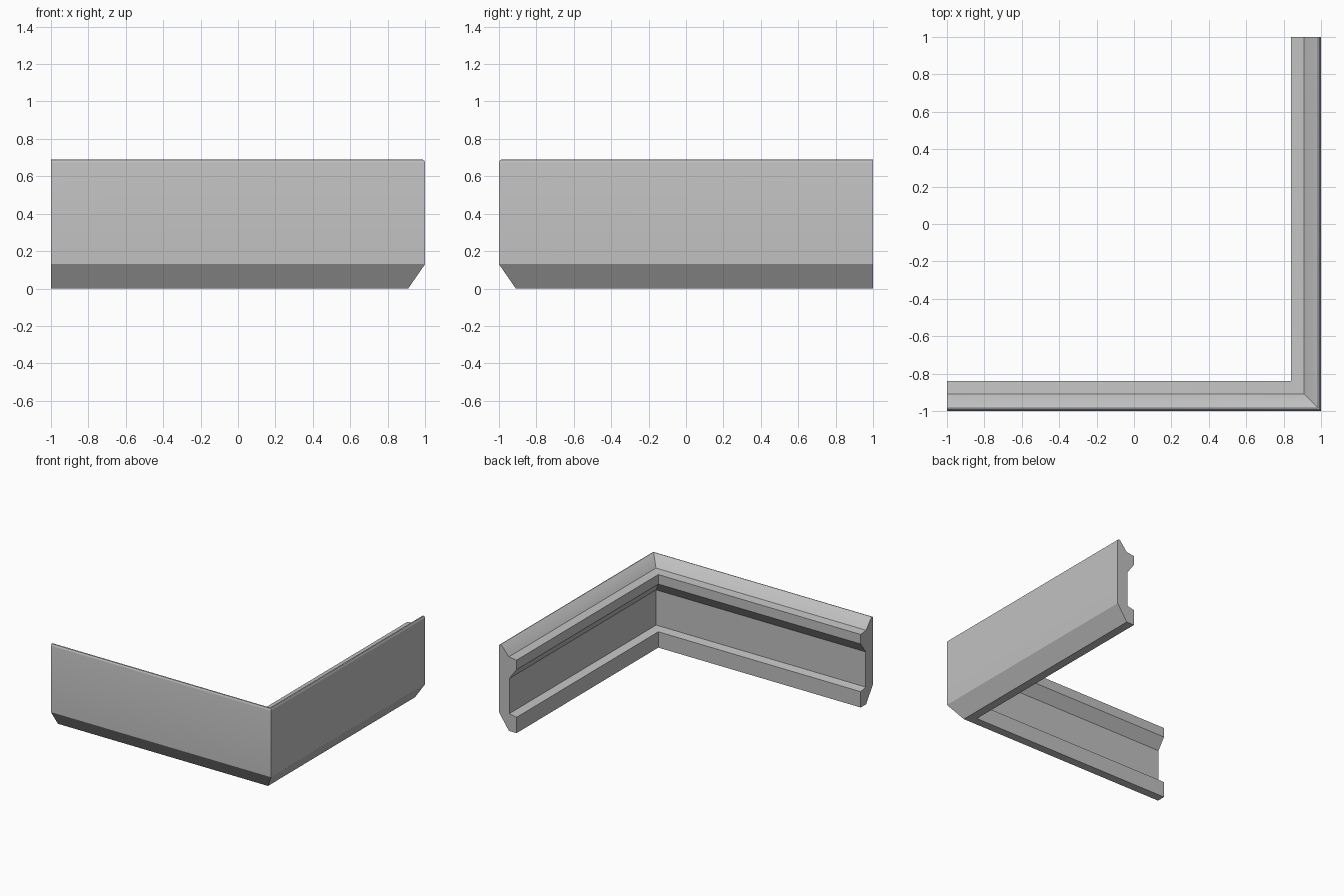
import bpy, bmesh, math

cube = bpy.data.objects.get("Cube")
if cube:
    bpy.data.objects.remove(cube, do_unlink=True)

# Single plain grey material
grey = bpy.data.materials.new("light grey")
grey.use_nodes = True
colour = (0.53, 0.53, 0.53, 1)
grey.diffuse_color = colour
grey.node_tree.nodes["Principled BSDF"].inputs["Base Color"].default_value = colour

# Moulding section: (depth inward from the outer face, height)
outer_bottom = [(0.16, 0), (0.09, 0), (0, 0.13)]
rounded_lip = [(0, 0.672), (0.002, 0.681), (0.008, 0.688), (0.016, 0.69), (0.024, 0.686)]
upper_flange = [(0.09, 0.608), (0.16, 0.6), (0.16, 0.522), (0.095, 0.432)]
lower_flange = [(0.095, 0.143), (0.16, 0.13)]
section = outer_bottom + rounded_lip + upper_flange + lower_flange

# Sweep along the front wing, round the mitred corner, and along the side wing
stations = [
    lambda d, z: (-1, d - 1, z),
    lambda d, z: (1 - d, d - 1, z),
    lambda d, z: (1 - d, 1, z),
]
bm = bmesh.new()
rings = [[bm.verts.new(place(d, z)) for d, z in section] for place in stations]
n = len(section)
for a, b in zip(rings, rings[1:]):
    for i in range(n):
        j = (i + 1) % n
        bm.faces.new((a[i], a[j], b[j], b[i]))

# Flat end caps
bm.faces.new(rings[0])
bm.faces.new(rings[-1])
bmesh.ops.recalc_face_normals(bm, faces=bm.faces)

mesh = bpy.data.meshes.new("corner_moulding")
bm.to_mesh(mesh)
bm.free()
mesh.materials.append(grey)
moulding = bpy.data.objects.new("corner_moulding", mesh)
bpy.context.collection.objects.link(moulding)

# Smooth the rounded lip, keep the other edges sharp
bpy.ops.object.select_all(action="DESELECT")
moulding.select_set(True)
bpy.context.view_layer.objects.active = moulding
bpy.ops.object.shade_smooth_by_angle(angle=math.radians(32))
